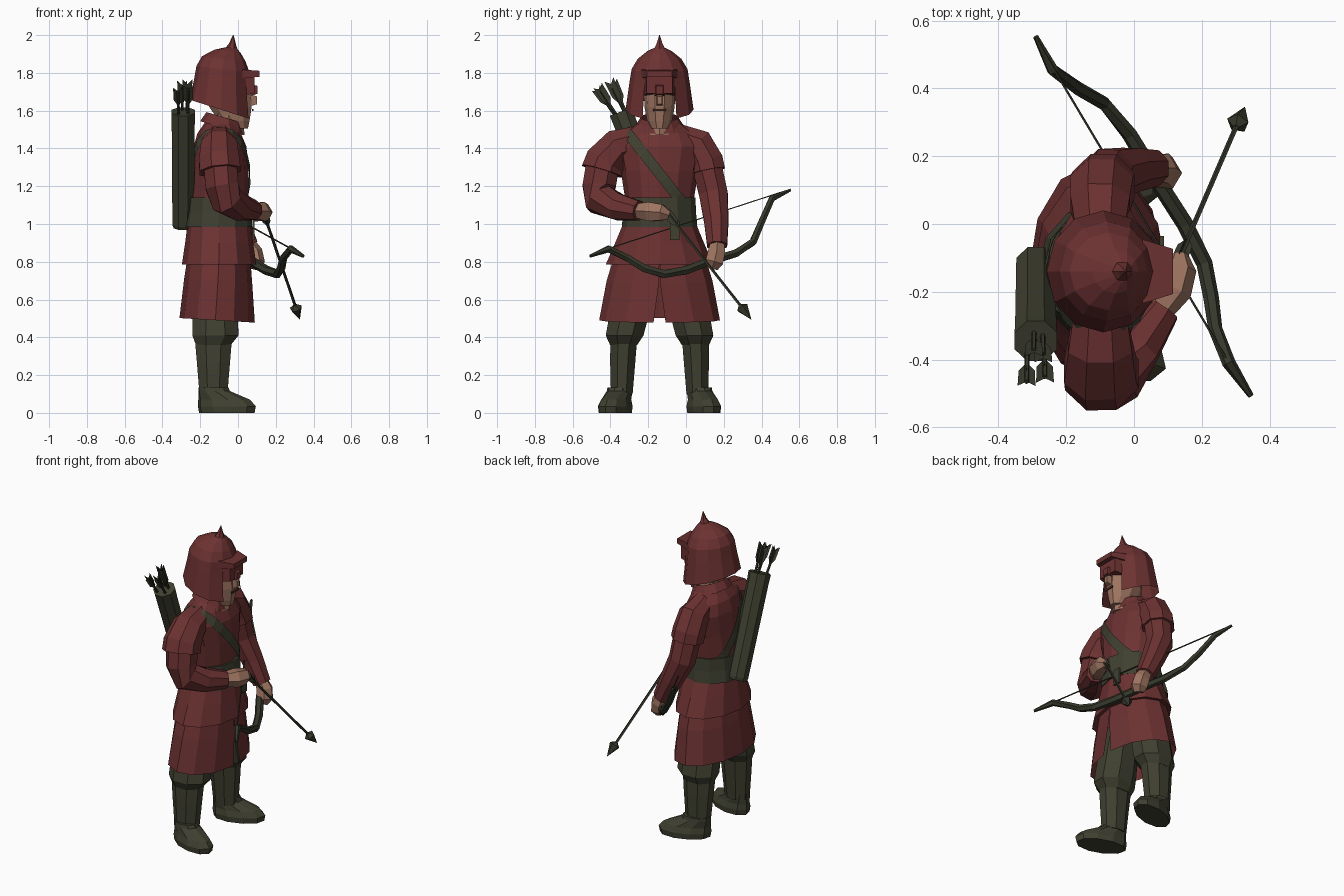
import bpy, bmesh, math
from mathutils import Vector, Matrix
from mathutils.bvhtree import BVHTree

if "Cube" in bpy.data.objects:
    bpy.data.objects.remove(bpy.data.objects["Cube"])

def mat(name, c):
    m = bpy.data.materials.new(name)
    m.diffuse_color = (*c, 1)
    m.use_nodes = True
    m.node_tree.nodes["Principled BSDF"].inputs["Base Color"].default_value = m.diffuse_color
    return m

RED = mat("dark red cloth", (0.15, 0.031, 0.031))
GREEN = mat("dark olive leather", (0.05, 0.051, 0.03))
GEAR = mat("darker olive gear", (0.037, 0.039, 0.024))
SKIN = mat("skin", (0.34, 0.175, 0.118))
MOUTH = mat("brown mouth", (0.07, 0.03, 0.022))
CY = -0.14  # body centre line in y

def finish(bm, name, m):
    bmesh.ops.recalc_face_normals(bm, faces=bm.faces)
    me = bpy.data.meshes.new(name)
    bm.to_mesh(me)
    bm.free()
    me.materials.append(m)
    ob = bpy.data.objects.new(name, me)
    bpy.context.collection.objects.link(ob)
    return ob

def bridge(bm, rings, closed=True, caps=True):
    vs = [[bm.verts.new(p) for p in r] for r in rings]
    n = len(vs[0])
    for a, b in zip(vs, vs[1:]):
        for i in range(n if closed else n - 1):
            j = (i + 1) % n
            bm.faces.new((a[i], a[j], b[j], b[i]))
    if caps:
        bm.faces.new(vs[0])
        bm.faces.new(vs[-1])

# stacked ellipses (cx, cy, z, rx, ry); gaps = half width of an opening at +x per ring
def loft_bm(rings, n=10, caps=True, gaps=None, shear=0, phase=0):
    out = []
    for k, (cx, cy, z, rx, ry) in enumerate(rings):
        g = math.asin(gaps[k] / ry) if gaps else 0
        cnt = n + 1 if gaps else n
        r = []
        for i in range(cnt):
            a = g + (2 * math.pi - 2 * g) * i / n + phase
            x = rx * math.cos(a)
            r.append((cx + x, cy + ry * math.sin(a), z - shear * x))
        out.append(r)
    bm = bmesh.new()
    bridge(bm, out, not gaps, caps)
    return bm

def loft(name, m, rings, **kw):
    return finish(loft_bm(rings, **kw), name, m)

# round tube along a path of (x, y, z, radius)
def tube(name, m, path, n=8):
    P = [Vector(p[:3]) for p in path]
    out = []
    for i, p in enumerate(P):
        t = (P[min(i + 1, len(P) - 1)] - P[max(i - 1, 0)]).normalized()
        u = t.cross(Vector((1, 0, 0))).normalized()
        v = u.cross(t)
        r = path[i][3]
        out.append([p + r * (math.cos(a) * u + math.sin(a) * v)
                    for a in (2 * math.pi * (k + .5) / n for k in range(n))])
    bm = bmesh.new()
    bridge(bm, out)
    return finish(bm, name, m)

# box whose front (+x) face is scaled for a bevelled look
def block(name, m, c, s, taper=1.0):
    bm = bmesh.new()
    bmesh.ops.create_cube(bm, size=1)
    for v in bm.verts:
        k = taper if v.co.x > 0 else 1
        v.co = Vector((c[0] + v.co.x * s[0], c[1] + v.co.y * s[1] * k, c[2] + v.co.z * s[2] * k))
    return finish(bm, name, m)

# crossed feather blades at the end of an arrow
def feathers(name, base, d, length, w):
    bm = bmesh.new()
    u = d.cross(Vector((1, 0, 0))).normalized()
    for side in (u, u.cross(d)):
        pts = [(0, 0), (.35, w), (1, w * 1.1), (.82, 0), (1, -w * 1.1), (.35, -w)]
        bm.faces.new([bm.verts.new(base + d * length * s + side * o) for s, o in pts])
    return finish(bm, name, GEAR)

# torso, belt
torso_rings = [(-.10, CY, .96, .16, .18), (-.10, CY, 1.12, .155, .18), (-.095, CY, 1.28, .15, .205),
               (-.095, CY, 1.41, .14, .235), (-.10, CY, 1.48, .115, .2), (-.085, CY, 1.545, .085, .095)]
loft("torso", RED, torso_rings, n=12)
loft("belt", GREEN, [(-.105, CY, .985, .18, .2), (-.1, CY, 1.06, .173, .193), (-.1, CY, 1.14, .168, .19)], n=12)
block("belt_end", GREEN, (.082, -.06, .965), (.012, .05, .1))

# two skirt tiers, the lower one slit at the front
loft("upper_skirt", RED, [(-.10, CY, 1.02, .165, .185), (-.1, CY, .9, .18, .235), (-.1, CY, .785, .197, .285),
                          (-.1, CY, .80, .15, .22)], n=12, caps=False)
loft("lower_skirt", RED, [(-.1, CY, .83, .165, .24), (-.105, CY, .7, .18, .28), (-.11, CY, .49, .2, .32)],
     n=12, caps=False, gaps=[.001, .003, .032], shear=.06)

# legs and boots, mirrored about the centre line
for side, word in ((1, "left"), (-1, "right")):
    o = lambda d: CY + side * d
    loft(word + "_trouser", GREEN, [(-.12, o(.13), .74, .11, .11), (-.12, o(.165), .5, .13, .112),
                                    (-.12, o(.185), .41, .132, .108), (-.13, o(.19), .36, .1, .078)], n=8, phase=.39)
    loft(word + "_shin", GREEN, [(-.13, o(.19), .38, .105, .076), (-.13, o(.195), .27, .095, .072),
                                 (-.13, o(.2), .1, .08, .062)], n=8, phase=.39)
    boot = loft(word + "_boot", GREEN, [(.075, 0, 0, .155, .08), (.075, 0, .035, .162, .084), (.06, 0, .07, .145, .072),
                                        (.005, 0, .115, .088, .066), (0, 0, .135, .084, .064)], n=10)
    boot.data.transform(Matrix.Translation((-.13, o(.21), 0)) @ Matrix.Rotation(side * .33, 4, 'Z'))

# right arm, bent across the waist
tube("right_shoulder_sleeve", RED, [(-.1, -.23, 1.45, .08), (-.1, -.36, 1.41, .102), (-.1, -.43, 1.33, .115),
                                    (-.095, -.445, 1.28, .118)])
tube("right_sleeve", RED, [(-.095, -.44, 1.32, .095), (-.085, -.46, 1.2, .095), (-.06, -.455, 1.13, .09),
                           (.01, -.36, 1.09, .075), (.085, -.25, 1.07, .055)])
tube("right_hand", SKIN, [(.07, -.26, 1.07, .042), (.115, -.19, 1.065, .058), (.135, -.13, 1.06, .05),
                          (.135, -.09, 1.045, .025)], n=6)
# left arm, hanging down and forward
tube("left_shoulder_sleeve", RED, [(-.1, -.04, 1.46, .075), (-.1, .06, 1.42, .095), (-.095, .105, 1.33, .1),
                                   (-.09, .115, 1.28, .1)])
tube("left_sleeve", RED, [(-.09, .11, 1.31, .085), (-.075, .145, 1.16, .082), (-.01, .16, 1.02, .07),
                          (.055, .165, .885, .057)])
tube("left_hand", SKIN, [(.05, .165, .9, .04), (.078, .162, .85, .052), (.088, .15, .8, .054), (.08, .14, .77, .035)], n=6)

# neck, head and collar
loft("neck", SKIN, [(-.05, CY, 1.47, .085, .07), (-.05, CY, 1.62, .07, .065)], n=8)
loft("collar", RED, [(-.085, CY, 1.51, .115, .135), (-.075, CY, 1.565, .092, .098)], n=10, caps=False, shear=.3)
loft("head", SKIN, [(.005, CY, 1.505, .05, .045), (-.02, CY, 1.545, .085, .066), (-.04, CY, 1.62, .118, .08),
                    (-.05, CY, 1.78, .12, .085)], n=10, phase=.314)
block("nose", SKIN, (.075, CY, 1.655), (.05, .04, .07), .6)
block("mouth", MOUTH, (.077, CY, 1.603), (.008, .07, .012))

# helmet bowl with face opening, spike, brow ridge and mask
bm = loft_bm([(-.09, CY, 1.605, .168, .18), (-.085, CY, 1.745, .148, .16), (-.08, CY, 1.82, .14, .148),
              (-.075, CY, 1.875, .115, .115), (-.055, CY, 1.915, .068, .065), (-.035, CY, 1.932, .03, .03)], n=12, shear=.12)
doomed = []
for f in bm.faces:
    c = f.calc_center_median()
    if len(f.verts) == 12 and c.z < 1.7 or (c.z < 1.73 and c.x > 0 and abs(c.y - CY) < .06):
        doomed.append(f)
bmesh.ops.delete(bm, geom=doomed, context='FACES')
for v in bm.verts:      # rim falls towards the cheeks
    if v.co.z < 1.68:
        v.co.z -= .2 * (v.co.x + .09)
finish(bm, "helmet", RED)
loft("helmet_spike", RED, [(-.04, CY, 1.915, .04, .04), (-.03, CY, 1.955, .018, .018), (-.025, CY, 2.0, .002, .002)], n=6)
block("brow_ridge", RED, (.07, CY, 1.795), (.09, .19, .045), .7)
block("face_mask", RED, (.05, CY, 1.735), (.075, .17, .11), .8)
block("nose_guard", RED, (.08, CY, 1.71), (.045, .06, .07), .6)

# chest strap: wraps the torso on a slanted plane
bm = loft_bm(torso_rings, n=12)
tree = BVHTree.FromBMesh(bm)
bm.free()
u, v, w = Vector((0, .62, -.785)), Vector((1, 0, 0)), Vector((0, .785, .62))
rows = []
for k in (-1, 1):
    row = []
    for i in range(28):
        a = 2 * math.pi * i / 28
        d = u * math.cos(a) + v * math.sin(a)
        start = Vector((-.1, -.115, 1.235)) + w * k * .028
        hit = tree.ray_cast(start, d)[0]
        row.append((hit if hit else start + d * .2) + d * .012)
    rows.append(row)
bm = bmesh.new()
bridge(bm, rows, True, False)
finish(bm, "chest_strap", GREEN)

# quiver with spare arrows
q0, q1 = Vector((-.29, -.115, .985)), Vector((-.29, -.345, 1.595))
qd = (q1 - q0).normalized()
at = lambda s, r: (*(q0.lerp(q1, s)), r)
tube("quiver", GREEN, [at(0, .055), at(.03, .062), at(.9, .066), at(1, .068), at(1, .05), at(.96, .048)])
for i, (dx, ds) in enumerate(((-.025, -.03), (.025, -.02), (-.005, .03), (.02, .022))):
    base = q1 + Vector((dx, ds, 0)) - qd * .05
    d = (qd + Vector((dx * .5, -.18 + ds * 4, 0))).normalized()
    tube("spare_arrow_shaft_%d" % i, GEAR, [(*base, .008), (*(base + d * .19), .008)], 5)
    feathers("spare_arrow_feathers_%d" % i, base + d * .09, d, .12 + .01 * i, .024)

# bow and string
bow = [(-.29, .553, 1.18, .008), (-.24, .455, 1.135, .018), (-.165, .4, 1.01, .02), (-.087, .355, .905, .021),
       (-.013, .264, .845, .023), (.075, .117, .8, .025), (.15, 0, .755, .025), (.208, -.117, .735, .024),
       (.228, -.22, .765, .023), (.24, -.31, .82, .021), (.28, -.41, .868, .02), (.345, -.507, .83, .009)]
tube("bow", GEAR, bow, 6)
tube("bow_string", GEAR, [(-.28, .53, 1.177, .004), (.28, -.41, .87, .004)], 4)

# arrow in the right hand
a0, a1 = Vector((.135, -.1, 1.06)), Vector((.327, .345, .495))
ad = (a1 - a0).normalized()
neck = a1 - ad * .09
tube("arrow_shaft", GEAR, [(*a0, .008), (*neck, .008)], 5)
tube("arrow_head", GEAR, [(*(neck - ad * .01), .01), (*(neck + ad * .01), .034), (*a1, .001)], 5)
feathers("arrow_feathers", a0 + ad * .1, -ad, .11, .022)
